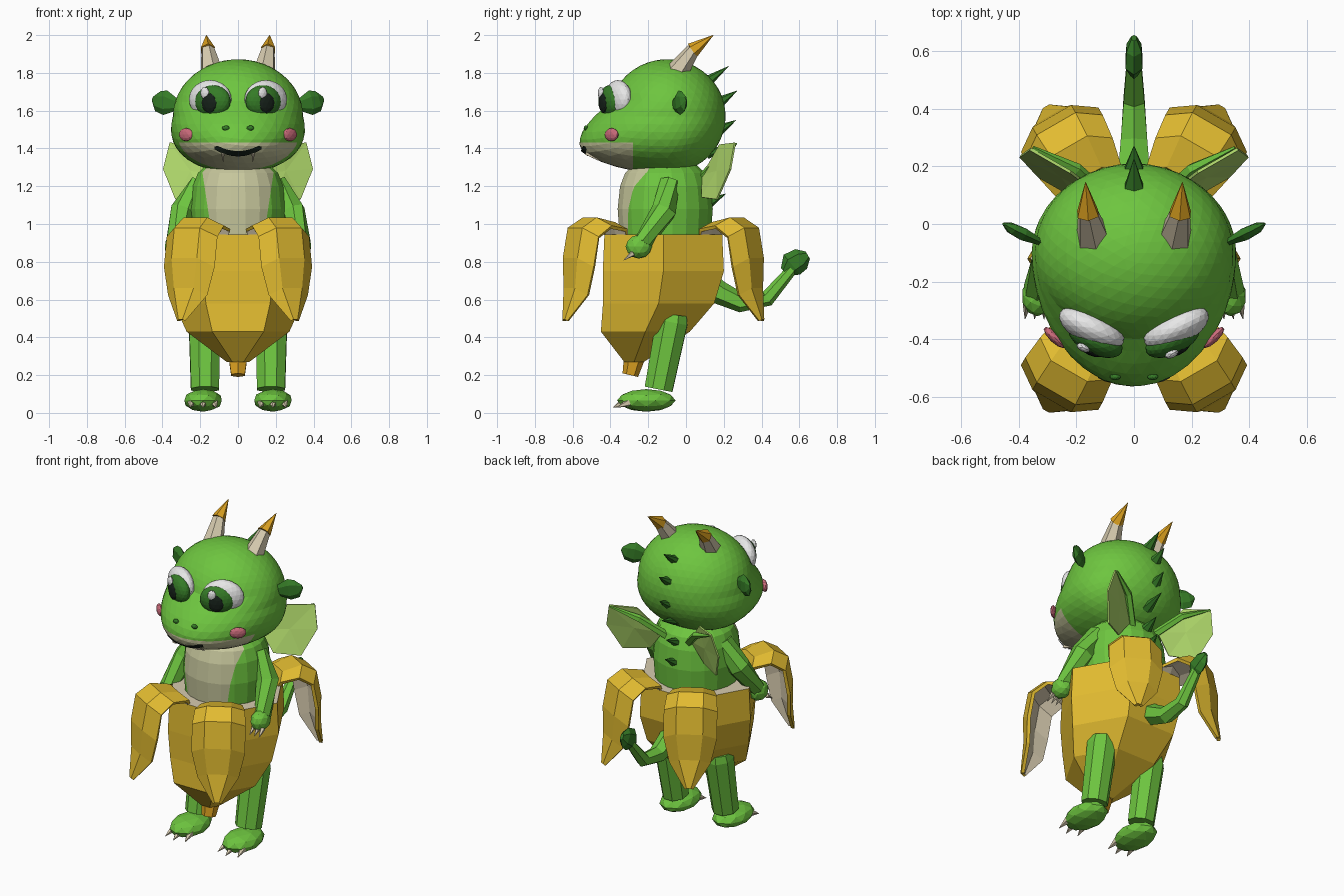
import bpy, bmesh, math
from mathutils import Vector, Matrix

if "Cube" in bpy.data.objects:
    bpy.data.objects.remove(bpy.data.objects["Cube"])

def material(name, rgb):
    m = bpy.data.materials.new(name)
    m.diffuse_color = (*rgb, 1)
    m.use_nodes = True
    m.node_tree.nodes["Principled BSDF"].inputs["Base Color"].default_value = m.diffuse_color
    return m

GREEN = material("skin_green", (.155, .56, .05))
DARK = material("deep_green", (.036, .20, .02))
LIGHT = material("wing_green", (.44, .70, .15))
YELLOW = material("peel_yellow", (.76, .50, .03))
ORANGE = material("tip_orange", (.74, .37, .015))
CREAM = material("cream", (.68, .60, .43))
BELLY = material("belly_cream", (.58, .58, .34))
PINK = material("cheek_pink", (.60, .15, .20))
WHITE = material("white", (.85, .85, .85))
BLACK = material("black", (.008, .015, .01))

def finish(name, bm, mats, rule=None, recalc=True):
    if recalc:
        bmesh.ops.recalc_face_normals(bm, faces=bm.faces)
    if rule:
        for f in bm.faces:
            f.material_index = rule(f.calc_center_median())
    me = bpy.data.meshes.new(name)
    bm.to_mesh(me)
    bm.free()
    for m in mats:
        me.materials.append(m)
    ob = bpy.data.objects.new(name, me)
    bpy.context.collection.objects.link(ob)
    return ob

def cut(bm, co, no):
    bmesh.ops.bisect_plane(bm, geom=bm.verts[:] + bm.edges[:] + bm.faces[:], plane_co=co, plane_no=no)

def ball(name, loc, radii, mat, turn=0, sub=2):
    bm = bmesh.new()
    bmesh.ops.create_icosphere(bm, subdivisions=sub, radius=1)
    bm.transform(Matrix.Translation(loc) @ Matrix.Rotation(turn, 4, 'Z') @ Matrix.Diagonal((*radii, 1)))
    return finish(name, bm, [mat])

def tube(name, pts, radii, mats, sides=6, flat=1, rule=None, cuts=()):
    """Rings of the given radii swept along a path, capped at both ends."""
    bm = bmesh.new()
    pts = [Vector(p) for p in pts]
    rings = []
    for i, (p, r) in enumerate(zip(pts, radii)):
        d = pts[min(i + 1, len(pts) - 1)] - pts[max(i - 1, 0)]
        q = d.to_track_quat('Z', 'Y')
        ring = []
        for k in range(sides):
            a = math.tau * (k + .5) / sides
            ring.append(bm.verts.new(p + q @ Vector((r * flat * math.cos(a), r * math.sin(a), 0))))
        rings.append(ring)
    for a, b in zip(rings, rings[1:]):
        for k in range(sides):
            n = (k + 1) % sides
            bm.faces.new((a[k], a[n], b[n], b[k]))
    bm.faces.new(rings[0])
    bm.faces.new(rings[-1])
    for co, no in cuts:
        cut(bm, co, no)
    return finish(name, bm, mats, rule)

def spike(name, base, tip, r, mat, sides=5, flat=1):
    return tube(name, [base, tip], [r, .001], [mat], sides, flat)

# Head: a ball with the lower front pulled out into a muzzle
def head_shape(n):
    f = .31 + min(.27, .3 * max(0, .25 - n.z)) if n.y < 0 else .31
    return Vector((n.x * .345 * (1 + .25 * max(0, -n.z)), -.1 + n.y * f, 1.57 + n.z * .302))

def on_face(x, z, out=0):
    nz = (z - 1.57) / .302
    nx = x / (.345 * (1 + .25 * max(0, -nz)))
    p = head_shape(Vector((nx, -math.sqrt(max(0, 1 - nx * nx - nz * nz)), nz)))
    return p + Vector((0, -out, 0))

bm = bmesh.new()
bmesh.ops.create_icosphere(bm, subdivisions=4, radius=1)
for v in bm.verts:
    v.co = head_shape(v.co.normalized())
cut(bm, (0, 0, 1.432), (0, 0, 1))
cut(bm, (0, -.28, 0), (0, 1, 0))
finish("head", bm, [GREEN, BELLY], lambda c: int(c.z < 1.432 and c.y < -.28))

# Mouth: thin curved strip on the muzzle
bm = bmesh.new()
cols = []
for i in range(13):
    x = -.125 + .25 * i / 12
    z = 1.358 + .038 * (x / .125) ** 2
    h = .028 if 0 < i < 12 else .015
    cols.append((bm.verts.new(on_face(x, z, .006)), bm.verts.new(on_face(x, z + h, .006))))
for a, b in zip(cols, cols[1:]):
    bm.faces.new((a[0], b[0], b[1], a[1]))
finish("mouth", bm, [BLACK], recalc=False)

# Body with a belly patch that narrows downwards
tube("body", [(0, -.11, z) for z in (.85, .95, 1.08, 1.2, 1.27, 1.31, 1.34)],
     [.23, .245, .255, .242, .215, .17, .08], [GREEN, BELLY], 20,
     rule=lambda c: int(c.y < -.2 and abs(c.x) < .14 + .15 * (c.z - .95)),
     cuts=[((s * .14, 0, .95), (s, 0, -.15)) for s in (1, -1)])

# Banana skirt: tapering six-sided shell with a cream top
bm = bmesh.new()
rings = []
for z, y, r in ((.945, -.12, .36), (.75, -.12, .37), (.58, -.145, .34), (.43, -.215, .272), (.27, -.275, .06)):
    rings.append([bm.verts.new((r * math.cos(k * math.pi / 3), y + r * math.sin(k * math.pi / 3), z))
                  for k in range(6)])
for a, b in zip(rings, rings[1:]):
    for k in range(6):
        bm.faces.new((a[k], a[k - 1], b[k - 1], b[k]))
bm.faces.new(rings[0])
bm.faces.new(rings[-1])
finish("banana_skirt", bm, [YELLOW, CREAM], lambda c: int(c.z > .94))
tube("banana_stem", [(0, -.275, .285), (0, -.295, .2)], [.055, .042], [ORANGE])

# Four folded-over peels: yellow outside, cream inside
PEEL = [(.29, .92, .08), (.33, 1.01, .12), (.45, 1.035, .145), (.54, .98, .155),
        (.57, .82, .155), (.575, .66, .12), (.61, .495, .025)]
for ang in (60, 120, 240, 300):
    a = math.radians(ang)
    rad, tan = Vector((math.cos(a), math.sin(a), 0)), Vector((-math.sin(a), math.cos(a), 0))
    bm = bmesh.new()
    rows = []
    for r, z, w in PEEL:
        rows.append([bm.verts.new(Vector((0, -.12, z - drop * .3 * w)) + rad * (r - drop * .35 * w) + tan * (s * w))
                     for s, drop in ((-1, 1), (-.5, 0), (.5, 0), (1, 1))])
    for p, q in zip(rows, rows[1:]):
        for j in range(3):
            bm.faces.new((p[j], q[j], q[j + 1], p[j + 1]))
    ob = finish("peel", bm, [YELLOW, CREAM], recalc=False)
    m = ob.modifiers.new("thickness", 'SOLIDIFY')
    m.thickness, m.offset, m.material_offset = .02, -1, 1

# Paired parts
for s in (1, -1):
    # Eyes: white, iris, pupil and highlight stacked outwards
    turn = s * math.radians(26)
    rot = Matrix.Rotation(turn, 3, 'Z')
    iris = Vector((s * .134, -.4, 1.65))
    ball("eye_white", (s * .147, -.36, 1.66), (.122, .06, .102), WHITE, turn, 3)
    ball("iris", iris, (.102, .052, .086), DARK, turn, 3)
    ball("pupil", iris + rot @ Vector((0, -.041, -.008)), (.046, .018, .054), BLACK, turn)
    ball("eye_highlight", iris + rot @ Vector((-.025, -.044, .044)), (.025, .014, .032), WHITE, turn)
    # Cheeks, nostrils and fangs
    ball("cheek", on_face(s * .275, 1.473, .008), (.05, .018, .035), PINK, s * math.radians(44))
    ball("nostril", on_face(s * .065, 1.508), (.02, .012, .014), DARK)
    spike("fang", on_face(s * .08, 1.375, .004), on_face(s * .078, 1.33, .012), .012, CREAM, 4)
    # Horns
    tube("horn", [(s * .14, -.05, 1.8), (s * .16, .04, 1.925)], [.062, .036], [CREAM])
    spike("horn_tip", (s * .16, .035, 1.92), (s * .168, .145, 2.0), .042, ORANGE, 6)
    # Ears
    tube("ear", [(s * .32, -.065, 1.63), (s * .385, -.035, 1.642), (s * .425, -.015, 1.65), (s * .452, 0, 1.665)],
         [.03, .066, .055, .012], [DARK], 6, .38)
    # Arms, hands and finger claws
    tube("arm", [(s * .2, -.09, 1.22), (s * .29, -.115, 1.07), (s * .335, -.23, .9)],
         [.055, .068, .05], [GREEN], 7)
    ball("hand", (s * .335, -.25, .88), (.055, .07, .063), GREEN)
    for k in (-1, 0, 1):
        spike("finger_claw", (s * .34 + k * .03, -.28, .845), (s * .345 + k * .033, -.33, .808), .016, CREAM)
    # Legs, feet and toe claws
    tube("leg", [(s * .175, -.145, .125), (s * .177, -.075, .48), (s * .177, -.07, .52)],
         [.08, .09, .08], [GREEN], 8)
    ball("foot", (s * .185, -.21, .066), (.104, .155, .06), GREEN)
    for k in (-1, 0, 1):
        spike("toe_claw", (s * .185 + k * .058, -.325 + abs(k) * .03, .058),
              (s * .185 + k * .07, -.388 + abs(k) * .02, .028), .024, CREAM)
    # Wings: thin membrane with a bone along the top
    bm = bmesh.new()
    outline = [(.1, .09, 1.26), (.22, .18, 1.42), (.36, .26, 1.43), (.395, .235, 1.29), (.33, .165, 1.13), (.19, .085, 1.14)]
    hub = bm.verts.new((s * .25, .165, 1.28))
    vs = [bm.verts.new((s * x, y, z)) for x, y, z in outline]
    for i in range(6):
        bm.faces.new((hub, vs[i - 1], vs[i]))
    wing = finish("wing_membrane", bm, [LIGHT])
    m = wing.modifiers.new("thickness", 'SOLIDIFY')
    m.thickness, m.offset = .01, 0
    tube("wing_bone", [(s * .08, .08, 1.24), (s * .2, .19, 1.36), (s * .35, .265, 1.425)],
         [.025, .022, .006], [GREEN], 5)

# Tail with leaf-shaped tip
tube("tail", [(0, .08, .7), (0, .18, .635), (0, .29, .585), (0, .43, .605), (0, .57, .77)],
     [.07, .062, .053, .042, .028], [GREEN], 6)
tube("tail_tip", [(0, .525, .745), (0, .56, .785), (0, .61, .815), (0, .645, .835)],
     [.03, .068, .06, .022], [DARK], 6, .5)

# Row of back spikes
for y, z, ty, tz in ((.12, 1.76, .225, 1.835), (.185, 1.65, .27, 1.705), (.18, 1.5, .265, 1.55),
                     (.11, 1.37, .245, 1.42), (.1, 1.23, .2, 1.28), (.12, 1.11, .21, 1.16)):
    spike("back_spike", (0, y, z), (0, ty, tz), .028, DARK, 6, 1.45)
